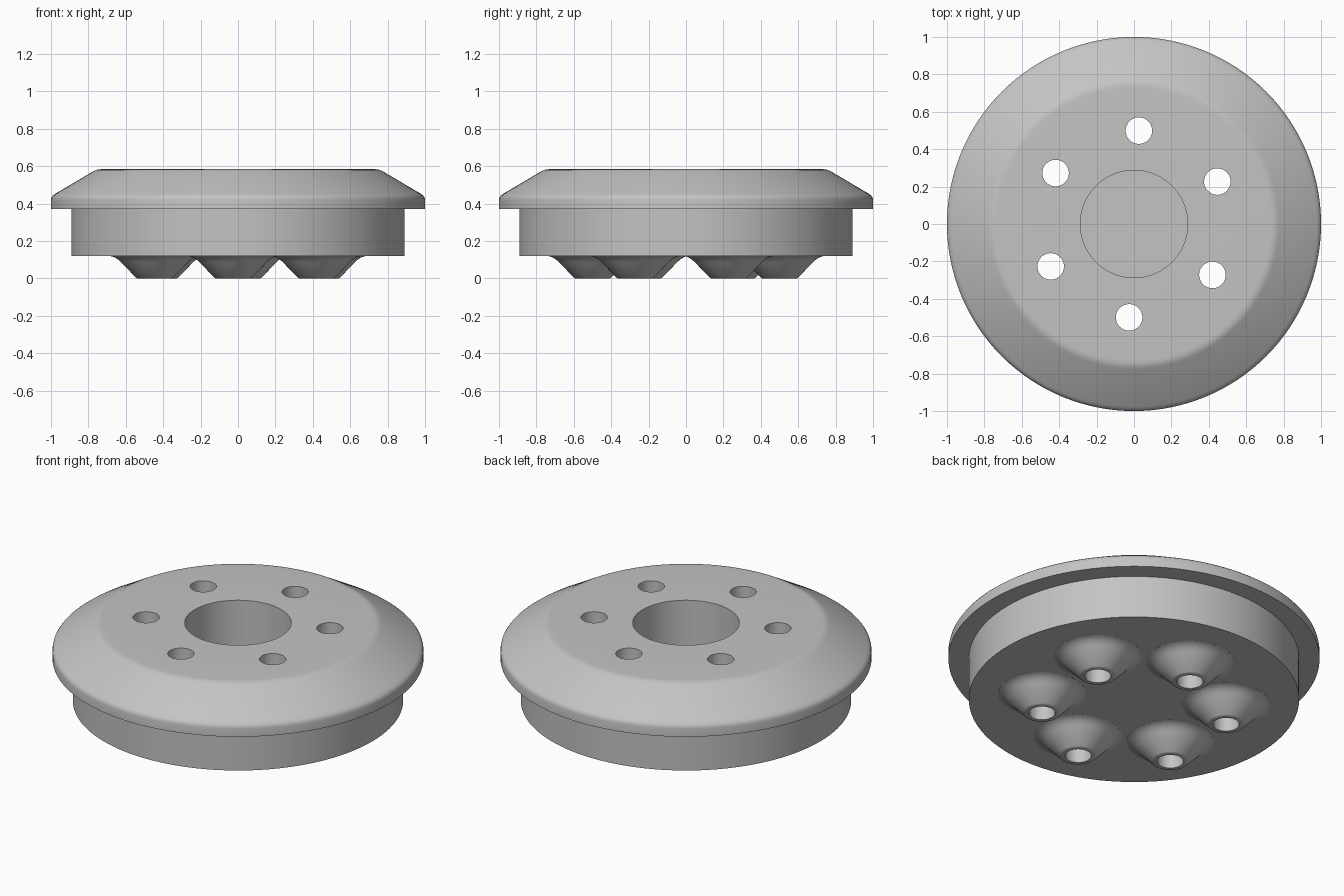
import bpy, bmesh, math
from mathutils import Matrix, Vector

cube = bpy.data.objects.get("Cube")
if cube:
    bpy.data.objects.remove(cube, do_unlink=True)

grey = bpy.data.materials.new("light grey")
grey.use_nodes = True
grey.diffuse_color = (0.55, 0.55, 0.55, 1)
grey.node_tree.nodes["Principled BSDF"].inputs["Base Color"].default_value = (0.55, 0.55, 0.55, 1)

HOLES = [(0.5 * math.cos(a), 0.5 * math.sin(a))
         for a in (math.radians(27 + 60 * i) for i in range(6))]


def turned(name, profile, steps, centres=((0, 0),)):
    """Turn an (r, z) profile that starts and ends on the axis, at each centre."""
    bm = bmesh.new()
    for x, y in centres:
        verts = [bm.verts.new((r, 0, z)) for r, z in profile]
        edges = [bm.edges.new(p) for p in zip(verts, verts[1:])]
        new = bmesh.ops.spin(bm, geom=verts + edges, cent=(0, 0, 0), axis=(0, 0, 1),
                             angle=math.tau, steps=steps, use_merge=True)
        part = {v for v in bm.verts if not v.tag}
        bmesh.ops.transform(bm, matrix=Matrix.Translation(Vector((x, y, 0))), verts=list(part))
        for v in part:
            v.tag = True
    bmesh.ops.remove_doubles(bm, verts=bm.verts, dist=1e-5)
    bmesh.ops.recalc_face_normals(bm, faces=bm.faces)
    mesh = bpy.data.meshes.new(name)
    bm.to_mesh(mesh)
    bm.free()
    mesh.materials.append(grey)
    obj = bpy.data.objects.new(name, mesh)
    bpy.context.collection.objects.link(obj)
    return obj


def boolean(target, tool, operation):
    mod = target.modifiers.new(operation, 'BOOLEAN')
    mod.operation, mod.object, mod.solver = operation, tool, 'EXACT'
    bpy.context.view_layer.objects.active = target
    bpy.ops.object.modifier_apply(modifier=mod.name)
    bpy.data.objects.remove(tool, do_unlink=True)


# Flanged disc with a rounded, sloping rim and a blind centre pocket
disc = turned("flanged_disc", [
    (0, 0.12), (0.89, 0.12), (0.89, 0.372), (1.0, 0.372), (1.0, 0.42),
    (0.997, 0.433), (0.99, 0.443), (0.977, 0.453), (0.775, 0.572),
    (0.762, 0.579), (0.745, 0.583), (0.73, 0.584),
    (0.287, 0.584), (0.287, 0.2), (0, 0.2)], 128)

# Six conical bosses blending into the underside
bosses = turned("bosses", [
    (0, 0), (0.092, 0), (0.1, 0.004), (0.178, 0.085), (0.192, 0.098),
    (0.207, 0.109), (0.222, 0.116), (0.237, 0.1195), (0.237, 0.14), (0, 0.14)], 48, HOLES)
boolean(disc, bosses, 'UNION')

# Bolt holes through the bosses and the disc
drills = turned("drills", [(0, -0.1), (0.071, -0.1), (0.071, 0.7), (0, 0.7)], 40, HOLES)
boolean(disc, drills, 'DIFFERENCE')

# Smooth shading with crisp edges
bpy.ops.object.select_all(action='DESELECT')
disc.select_set(True)
bpy.context.view_layer.objects.active = disc
bpy.ops.object.shade_smooth_by_angle(angle=math.radians(30))
